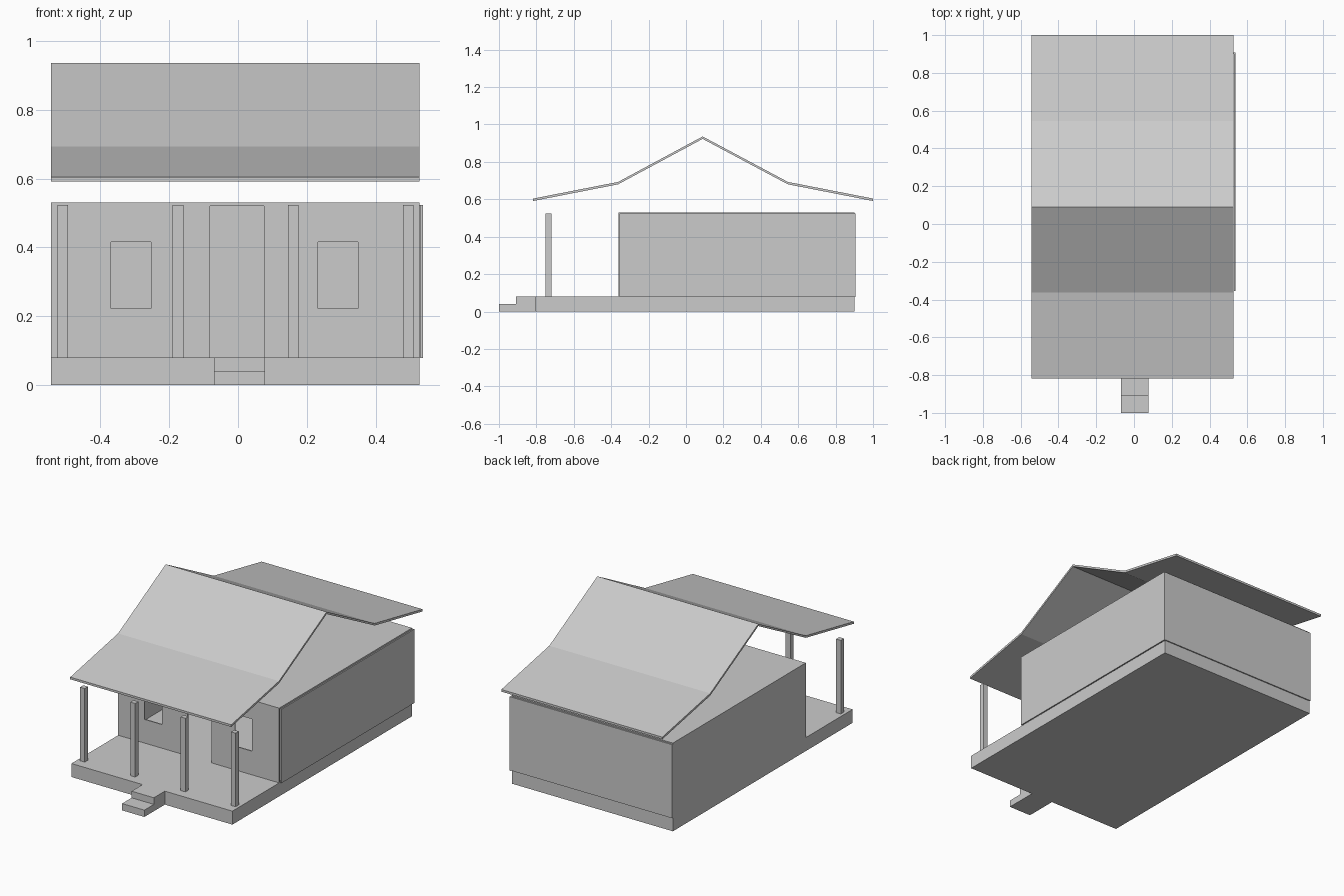
import bpy, bmesh

if "Cube" in bpy.data.objects:
    bpy.data.objects.remove(bpy.data.objects["Cube"])


def mesh_object(name, bm):
    bmesh.ops.recalc_face_normals(bm, faces=bm.faces)
    me = bpy.data.meshes.new(name)
    bm.to_mesh(me)
    bm.free()
    ob = bpy.data.objects.new(name, me)
    bpy.context.collection.objects.link(ob)
    return ob


def box(name, x, y, z):
    """Box from (min, max) pairs on each axis."""
    bm = bmesh.new()
    bmesh.ops.create_cube(bm, size=1)
    for v in bm.verts:
        v.co = [a[0] if c < 0 else a[1] for c, a in zip(v.co, (x, y, z))]
    return mesh_object(name, bm)


def prism(name, profile, x0, x1):
    """Closed (y, z) profile extruded along x."""
    bm = bmesh.new()
    face = bm.faces.new([bm.verts.new((x0, y, z)) for y, z in profile])
    out = bmesh.ops.extrude_face_region(bm, geom=[face])
    for v in out["geom"]:
        if isinstance(v, bmesh.types.BMVert):
            v.co.x = x1
    return mesh_object(name, bm)


LEFT, RIGHT = -0.543, 0.527
FRONT, BACK = -0.362, 0.9
FLOOR, TOP = 0.081, 0.52
T = 0.007

# Platform and entrance steps
box("foundation", (LEFT, RIGHT), (-0.806, BACK), (0, FLOOR))
prism("entrance_steps", [(-0.806, 0), (-1, 0), (-1, 0.041), (-0.91, 0.041),
                         (-0.91, FLOOR), (-0.806, FLOOR)], -0.07, 0.078)

# Front wall: a panel either side of the doorway, each with a window
for side, x, win in (("left", (LEFT, -0.081), (-0.368, -0.252)),
                     ("right", (0.076, RIGHT), (0.232, 0.348))):
    wall = box(f"front_wall_{side}", x, (FRONT, FRONT + T), (FLOOR, TOP))
    cutter = box(f"window_cutter_{side}", win, (FRONT - 0.1, FRONT + 0.1), (0.223, 0.416))
    cutter.hide_render = True
    cutter.hide_viewport = True
    mod = wall.modifiers.new("window", 'BOOLEAN')
    mod.operation = 'DIFFERENCE'
    mod.solver = 'EXACT'
    mod.object = cutter

# Remaining thin walls and the ceiling slab
box("left_wall", (LEFT, LEFT + T), (FRONT, BACK), (FLOOR, TOP))
box("right_wall", (0.53, 0.53 + T), (-0.355, 0.907), (FLOOR - 0.002, 0.523))
box("back_wall", (LEFT, 0.537), (BACK, BACK + T), (FLOOR, TOP + 0.003))
box("ceiling", (LEFT, RIGHT), (FRONT, BACK), (TOP, 0.53))

# Porch columns
for i, x in enumerate((-0.509, -0.174, 0.16, 0.494)):
    box(f"porch_column_{i + 1}", (x - 0.0155, x + 0.0155), (-0.75, -0.72), (FLOOR, TOP + 0.003))

# Folded roof sheet, steep in the middle and shallow at both eaves
ridge = [(-0.817, 0.604), (-0.363, 0.693), (0.089, 0.936), (0.545, 0.693), (1.0, 0.604)]
prism("roof", ridge + [(y, z - 0.013) for y, z in reversed(ridge)], LEFT, RIGHT)
